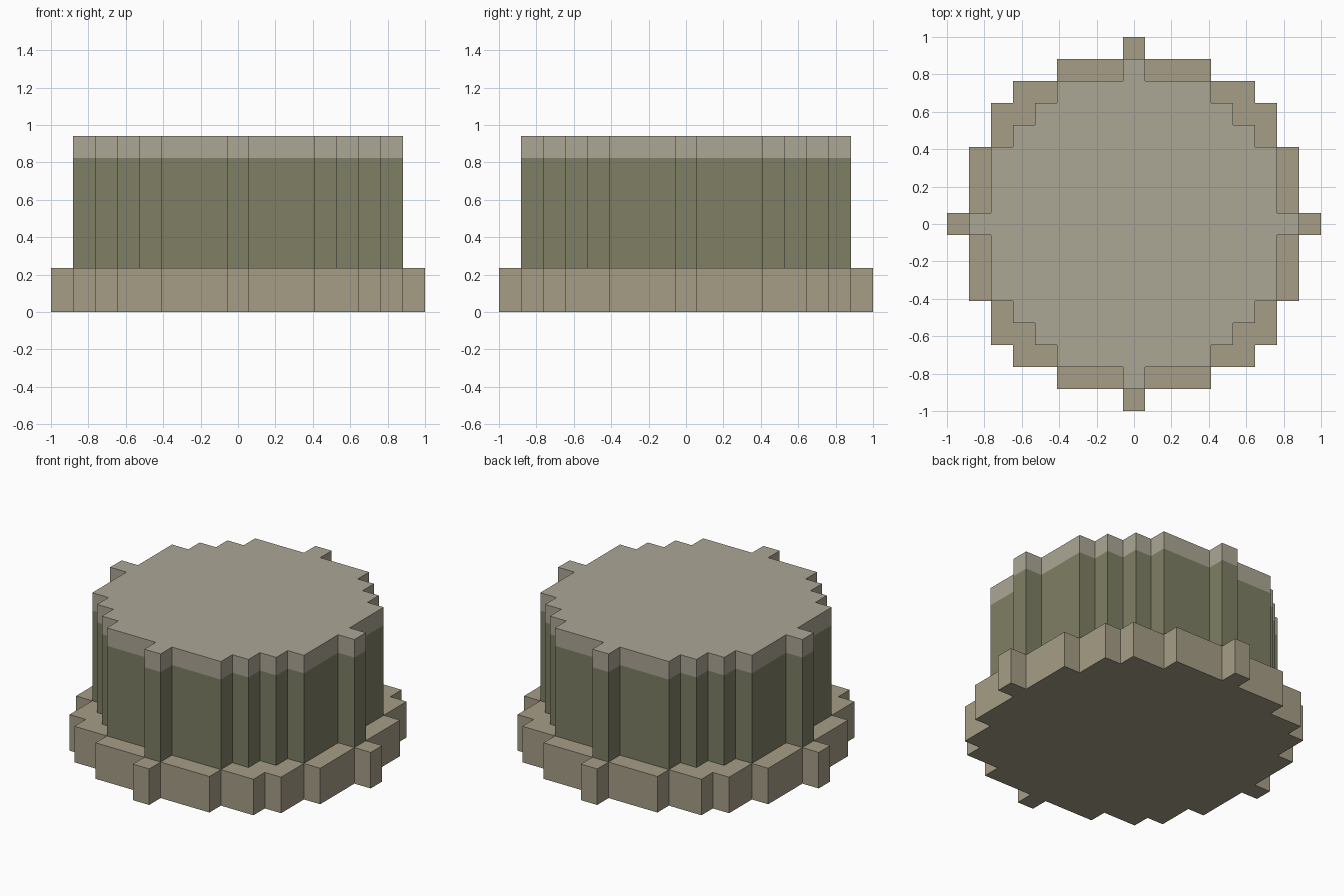
import bpy
import bmesh
import math

if "Cube" in bpy.data.objects:
    bpy.data.objects.remove(bpy.data.objects["Cube"])

CELL = 2 / 17  # size of one block


def material(name, rgb):
    mat = bpy.data.materials.new(name)
    mat.diffuse_color = (*rgb, 1)
    mat.use_nodes = True
    mat.node_tree.nodes["Principled BSDF"].inputs["Base Color"].default_value = mat.diffuse_color
    return mat


def disc_outline(radius):
    """Counter-clockwise stepped outline of a disc of square blocks."""
    right, last = [], None
    for row in range(-radius, radius + 1):
        half = math.isqrt(radius * radius - row * row) + 0.5
        if half != last:
            if last is not None:
                right.append((last, row - 0.5))
            right.append((half, row - 0.5))
        last = half
    right.append((last, radius + 0.5))
    return right + [(-x, y) for x, y in reversed(right)]


def stepped_disc(name, radius, bottom, top, mat):
    bm = bmesh.new()
    verts = [bm.verts.new((x * CELL, y * CELL, bottom * CELL))
             for x, y in disc_outline(radius)]
    face = bm.faces.new(verts)
    lid = bmesh.ops.extrude_face_region(bm, geom=[face], use_keep_orig=True)
    bmesh.ops.translate(bm, vec=(0, 0, (top - bottom) * CELL),
                        verts=[g for g in lid["geom"] if isinstance(g, bmesh.types.BMVert)])
    bmesh.ops.recalc_face_normals(bm, faces=bm.faces)
    mesh = bpy.data.meshes.new(name)
    bm.to_mesh(mesh)
    bm.free()
    mesh.materials.append(mat)
    obj = bpy.data.objects.new(name, mesh)
    bpy.context.collection.objects.link(obj)


# Wide base, green body, pale cap: stacked in block units
stepped_disc("base", 8, 0, 2, material("tan stone", (0.38, 0.34, 0.24)))
stepped_disc("body", 7, 2, 7, material("moss green", (0.21, 0.21, 0.13)))
stepped_disc("cap", 7, 7, 8, material("pale stone", (0.41, 0.38, 0.30)))
